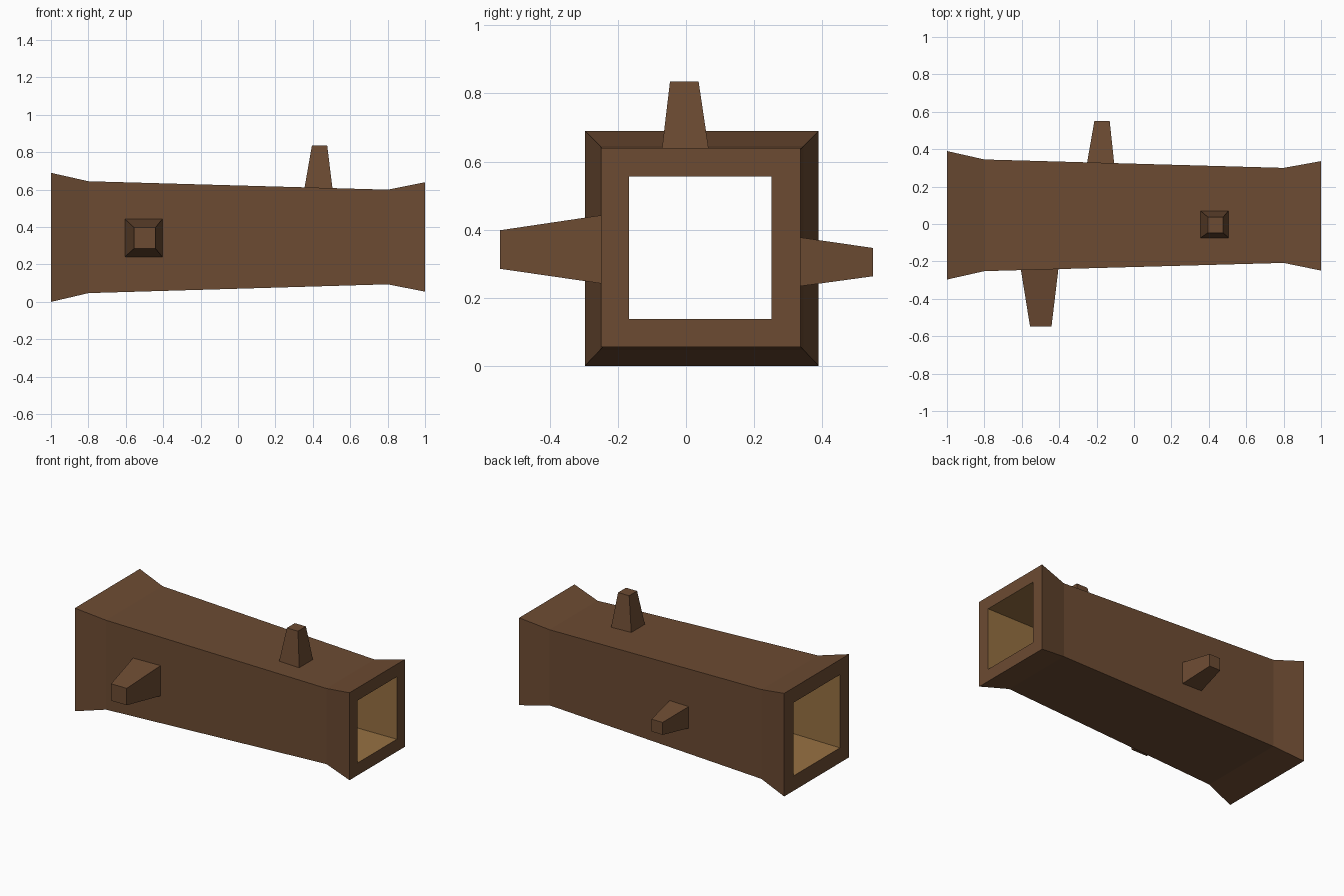
import bpy
import bmesh

if "Cube" in bpy.data.objects:
    bpy.data.objects.remove(bpy.data.objects["Cube"])


def material(name, color):
    m = bpy.data.materials.new(name)
    m.diffuse_color = (*color, 1)
    m.use_nodes = True
    m.node_tree.nodes["Principled BSDF"].inputs["Base Color"].default_value = m.diffuse_color
    return m


BARK = material("bark", (0.15, 0.07, 0.032))
HEARTWOOD = material("heartwood", (0.31, 0.165, 0.055))


def add_object(name, bm, mats):
    bmesh.ops.recalc_face_normals(bm, faces=bm.faces)
    mesh = bpy.data.meshes.new(name)
    bm.to_mesh(mesh)
    bm.free()
    for m in mats:
        mesh.materials.append(m)
    ob = bpy.data.objects.new(name, mesh)
    bpy.context.collection.objects.link(ob)


def rect(bm, axis, pos, a0, a1, b0, b1):
    """Rectangle ring across an axis; a and b are the other axes in xyz order."""
    ring = []
    for a, b in ((a0, b0), (a1, b0), (a1, b1), (a0, b1)):
        co = [a, b]
        co.insert(axis, pos)
        ring.append(bm.verts.new(co))
    return ring


def bridge(bm, r, s, mat=0):
    for i in range(4):
        j = (i + 1) % 4
        bm.faces.new((r[i], r[j], s[j], s[i])).material_index = mat


# Hollow square log with flared ends: outer skin, rims and tapered bore
bm = bmesh.new()
outer = [rect(bm, 0, *s) for s in (
    (-1.0, -0.297, 0.39, 0.0, 0.69),
    (-0.8, -0.252, 0.345, 0.047, 0.645),
    (0.8, -0.208, 0.30, 0.094, 0.60),
    (1.0, -0.249, 0.336, 0.055, 0.64))]
inner = [rect(bm, 0, -1.0, -0.2, 0.292, 0.1, 0.59),
         rect(bm, 0, 1.0, -0.167, 0.251, 0.138, 0.556)]
for r, s in zip(outer, outer[1:]):
    bridge(bm, r, s)
bridge(bm, outer[0], inner[0])
bridge(bm, outer[-1], inner[1])
bridge(bm, inner[0], inner[1], 1)
add_object("hollow_log", bm, [BARK, HEARTWOOD])


# Tapered branch stubs, each sunk slightly into the log wall
def branch(name, axis, base, tip):
    bm = bmesh.new()
    r, s = rect(bm, axis, *base), rect(bm, axis, *tip)
    bridge(bm, r, s)
    bm.faces.new(r)
    bm.faces.new(s)
    add_object(name, bm, [BARK])


branch("top_branch", 2, (0.60, 0.354, 0.506, -0.075, 0.072),
       (0.835, 0.395, 0.477, -0.047, 0.037))
branch("front_branch", 1, (-0.23, -0.607, -0.403, 0.239, 0.445),
       (-0.547, -0.556, -0.441, 0.285, 0.398))
branch("back_branch", 1, (0.315, -0.253, -0.105, 0.231, 0.380),
       (0.55, -0.212, -0.13, 0.263, 0.346))
